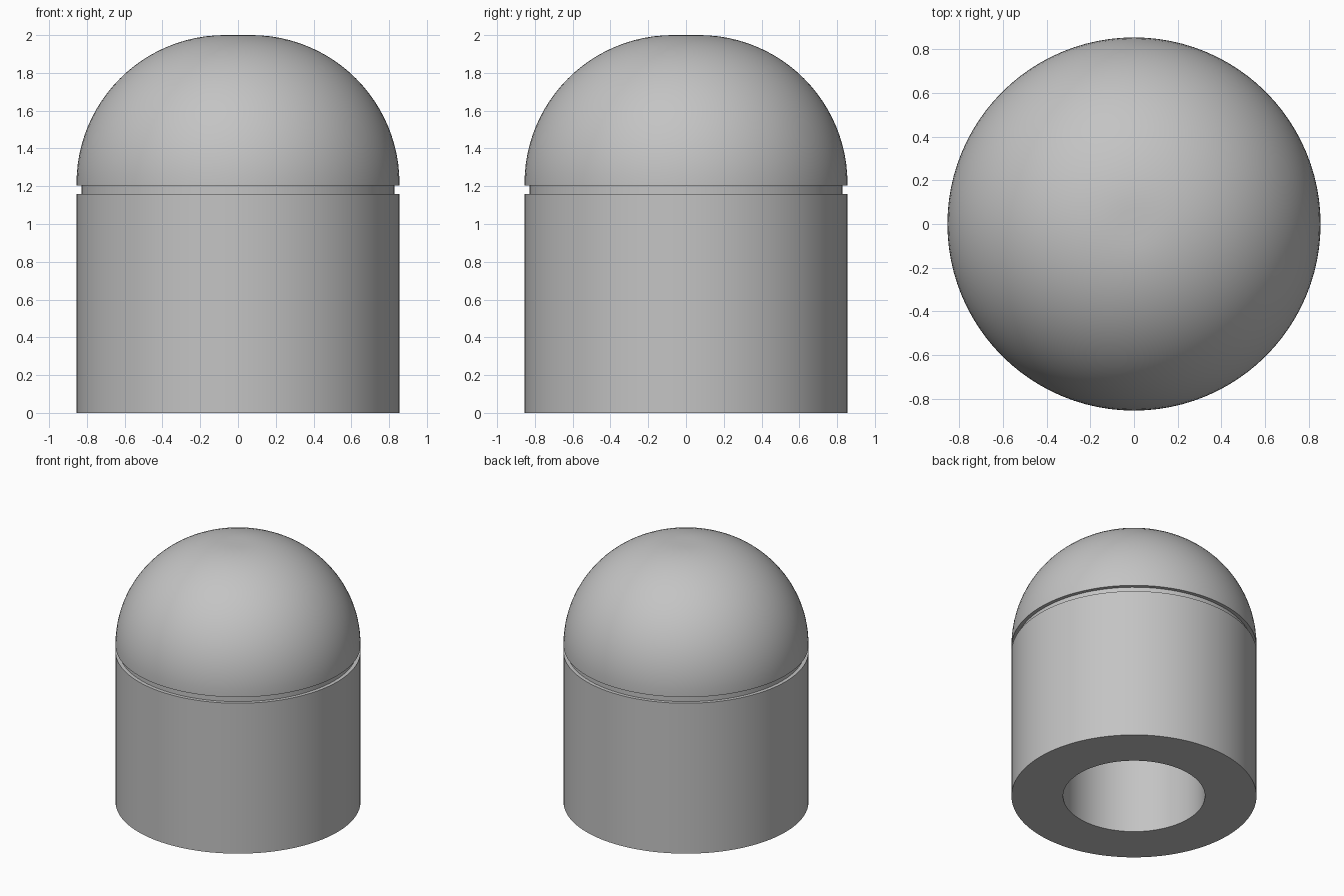
import bpy, bmesh, math
from mathutils import Vector

if "Cube" in bpy.data.objects:
    bpy.data.objects.remove(bpy.data.objects["Cube"])

grey = bpy.data.materials.new("mid grey")
grey.diffuse_color = (0.55, 0.55, 0.55, 1)
grey.use_nodes = True
grey.node_tree.nodes["Principled BSDF"].inputs["Base Color"].default_value = grey.diffuse_color

SEGMENTS = 96
R = 0.855              # outer radius
BORE, DEPTH = 0.495, 1.16
GROOVE_R = 0.828
FLAT = 0.07            # radius of the flat crown
FILLET = R - FLAT      # rounding radius of the dome
ZC = 2.0 - FILLET      # height where the rounding starts


def revolve(name, profile):
    """Spin an (r, z) profile about the z axis, smooth with sharp edges."""
    bm = bmesh.new()
    verts = [bm.verts.new((r, 0, z)) for r, z in profile]
    edges = [bm.edges.new(p) for p in zip(verts, verts[1:])]
    bmesh.ops.spin(bm, geom=verts + edges, cent=(0, 0, 0), axis=(0, 0, 1),
                   angle=math.tau, steps=SEGMENTS)
    bmesh.ops.remove_doubles(bm, verts=bm.verts, dist=1e-5)
    bmesh.ops.recalc_face_normals(bm, faces=bm.faces)
    mesh = bpy.data.meshes.new(name)
    bm.to_mesh(mesh)
    bm.free()
    mesh.materials.append(grey)
    obj = bpy.data.objects.new(name, mesh)
    bpy.context.collection.objects.link(obj)
    bpy.ops.object.select_all(action='DESELECT')
    obj.select_set(True)
    bpy.context.view_layer.objects.active = obj
    bpy.ops.object.shade_smooth_by_angle(angle=math.radians(30))
    return obj


# Blind bore, bottom ring, cylindrical body and narrow groove
profile = [(0, DEPTH), (BORE, DEPTH), (BORE, 0), (R, 0), (R, 1.158),
           (GROOVE_R, 1.158), (GROOVE_R, 1.205), (R, 1.205)]
# Rounded dome ending in a small flat crown
for i in range(25):
    a = math.pi / 2 * i / 24
    profile.append((FLAT + FILLET * math.cos(a), ZC + FILLET * math.sin(a)))
profile.append((0, 2.0))

revolve("domed_plug", profile)
